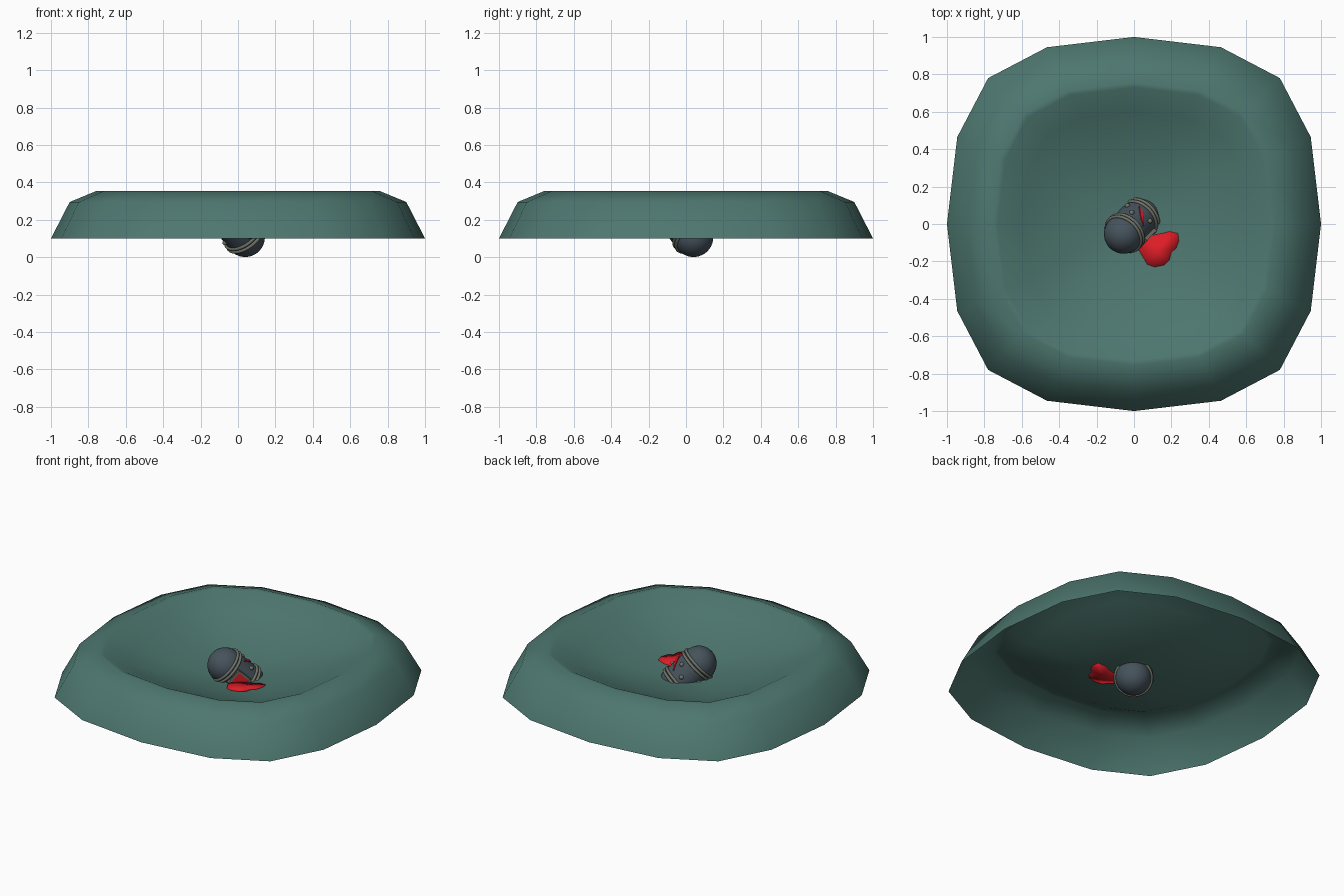
import bpy, bmesh, math
from mathutils import Vector, Matrix

if "Cube" in bpy.data.objects:
    bpy.data.objects.remove(bpy.data.objects["Cube"])


def mat(name, rgb):
    m = bpy.data.materials.new(name)
    m.diffuse_color = (*rgb, 1)
    m.use_nodes = True
    m.node_tree.nodes["Principled BSDF"].inputs["Base Color"].default_value = m.diffuse_color
    return m


TEAL = mat("teal_ground", (0.075, 0.185, 0.16))
SLATE = mat("slate_metal", (0.06, 0.085, 0.105))
GREY = mat("grey_trim", (0.16, 0.17, 0.14))
RED = mat("red_fluid", (0.72, 0.012, 0.02))


def make(name, bm, material, matrix=None, smooth=True):
    bmesh.ops.recalc_face_normals(bm, faces=bm.faces)
    me = bpy.data.meshes.new(name)
    bm.to_mesh(me)
    bm.free()
    for p in me.polygons:
        p.use_smooth = smooth
    me.materials.append(material)
    ob = bpy.data.objects.new(name, me)
    bpy.context.collection.objects.link(ob)
    if matrix:
        ob.matrix_world = matrix
    return ob


def bridge(bm, a, b):
    n = len(a)
    for i in range(n):
        bm.faces.new((a[i], a[(i + 1) % n], b[(i + 1) % n], b[i]))


def cap(bm, ring, co):
    c = bm.verts.new(co)
    for i in range(len(ring)):
        bm.faces.new((ring[i], ring[(i + 1) % len(ring)], c))


def bowl_z(r):
    return 0.15 + 0.205 * (r / 0.74) ** 2


# crater: open shell with a sixteen-sided rounded-square outline
quarter = [(1, 0), (0.945, 0.465), (0.78, 0.78), (0.465, 0.945)]
outline = []
for q in range(4):
    for x, y in quarter:
        for _ in range(q):
            x, y = -y, x
        outline.append((x, y))
profile = [(1, 0.1), (0.9, 0.295), (0.755, 0.355), (0.73, 0.35)]
profile += [(r, bowl_z(r)) for r in (0.6, 0.45, 0.3, 0.15)]
bm = bmesh.new()
rings = [[bm.verts.new((x * r, y * r, z)) for x, y in outline] for r, z in profile]
for a, b in zip(rings, rings[1:]):
    bridge(bm, a, b)
cap(bm, rings[-1], (0, 0, 0.15))
make("crater", bm, TEAL)

# fluid puddle lying on the bowl
blob = [(0.02, -0.13), (0.05, -0.06), (0.10, -0.06), (0.15, -0.05), (0.19, -0.04),
        (0.235, -0.05), (0.24, -0.09), (0.225, -0.13), (0.20, -0.15), (0.19, -0.19),
        (0.16, -0.22), (0.11, -0.23), (0.07, -0.215), (0.05, -0.18)]
bm = bmesh.new()
low = [bm.verts.new((x, y, bowl_z(math.hypot(x, y)) - 0.004)) for x, y in blob]
top = [bm.verts.new((x, y, bowl_z(math.hypot(x, y)) + 0.006)) for x, y in blob]
bridge(bm, low, top)
cap(bm, top, (0.13, -0.14, 0.177))
cap(bm, low, (0.13, -0.14, 0.161))
make("fluid_puddle", bm, RED)

# tilted capsule frame: local z along the axis, local x to the front right
lower, upper = Vector((0.038, 0.04, 0.107)), Vector((-0.055, -0.053, 0.228))
az = (upper - lower).normalized()
ax = Vector((1, -1, 0)).normalized()
ay = az.cross(ax).normalized()
ax = ay.cross(az)
FRAME = Matrix.Translation((lower + upper) / 2) @ Matrix((ax, ay, az)).transposed().to_4x4()
H = (upper - lower).length / 2
R = 0.106


def lathe(name, pts, material, n=32, closed=False):
    bm = bmesh.new()
    rs = [[bm.verts.new((r * math.cos(2 * math.pi * i / n), r * math.sin(2 * math.pi * i / n), z))
           for i in range(n)] for r, z in pts]
    for a, b in zip(rs, rs[1:]):
        bridge(bm, a, b)
    if closed:
        bridge(bm, rs[-1], rs[0])
    else:
        cap(bm, rs[0], (0, 0, pts[0][1]))
        cap(bm, rs[-1], (0, 0, pts[-1][1]))
    return make(name, bm, material, FRAME)


# capsule body with domed ends
half = [(R * math.cos(a), H + R * math.sin(a)) for a in [math.pi / 2 * k / 9 for k in range(9)]]
half.append((0.004, H + R))
lathe("capsule_body", [(r, -z) for r, z in reversed(half)] + half, SLATE)

# trim bands around both ends
for i, z in enumerate((H, H - 0.022, -H + 0.022, -H)):
    lathe(f"trim_band_{i}", [(R + 0.003 + 0.009 * math.cos(t), z + 0.009 * math.sin(t))
                             for t in [math.pi / 4 * k for k in range(8)]], GREY, closed=True)


def on_side(angle, z, spin=0.0, r=R):
    # places local z outward on the capsule wall
    return (FRAME @ Matrix.Rotation(angle, 4, 'Z') @ Matrix.Translation((r, 0, z))
            @ Matrix.Rotation(math.pi / 2, 4, 'Y') @ Matrix.Rotation(spin, 4, 'Z'))


def box(name, size, material, matrix):
    bm = bmesh.new()
    bmesh.ops.create_cube(bm, size=1, matrix=Matrix.Diagonal((*size, 1)))
    return make(name, bm, material, matrix, False)


# rivets around the middle
for i, deg in enumerate((62, 118, 150, 205, 250, 300)):
    bm = bmesh.new()
    bmesh.ops.create_uvsphere(bm, u_segments=12, v_segments=8, radius=0.014)
    make(f"rivet_{i}", bm, GREY, on_side(math.radians(deg), 0.025 if i % 2 else -0.025))

# leaking hatch with its frame
hatch = on_side(0, 0, r=R - 0.003)
box("hatch_leak", (0.085, 0.085, 0.014), RED, hatch)
for s in (-1, 1):
    box(f"hatch_bar_z{s}", (0.012, 0.10, 0.026), GREY, hatch @ Matrix.Translation((0.045 * s, 0, 0)))
    box(f"hatch_bar_y{s}", (0.10, 0.012, 0.026), GREY, hatch @ Matrix.Translation((0, 0.045 * s, -0.004)))

# torn slit on the upper side
bm = bmesh.new()
slit = [(-0.06, 0), (-0.015, 0.012), (0.02, 0.008), (0.06, 0), (0.015, -0.011), (-0.02, -0.007)]
a, b = ([bm.verts.new((x, y, z - x * x * 2.5)) for x, y in slit] for z in (-0.01, 0.006))
bridge(bm, a, b)
cap(bm, a, (0, 0, -0.01))
cap(bm, b, (0, 0, 0.006))
make("torn_slit", bm, RED, on_side(math.radians(90), 0.0, math.radians(50)), False)
